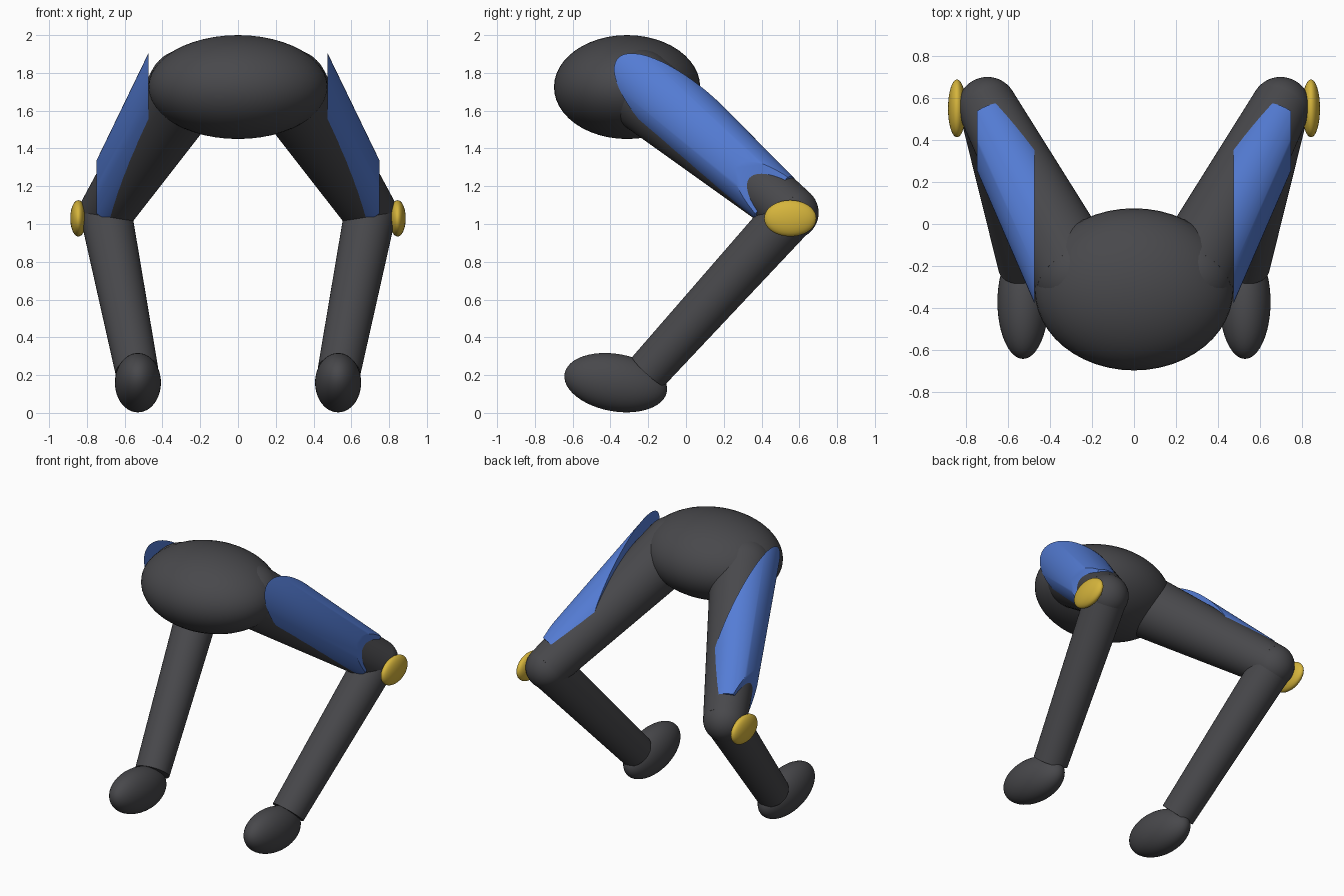
import bpy, bmesh, math
from mathutils import Vector, Matrix

if "Cube" in bpy.data.objects:
    bpy.data.objects.remove(bpy.data.objects["Cube"])


def material(name, rgb):
    m = bpy.data.materials.new(name)
    m.diffuse_color = (*rgb, 1)
    m.use_nodes = True
    m.node_tree.nodes["Principled BSDF"].inputs["Base Color"].default_value = m.diffuse_color
    return m


DARK = material("charcoal", (0.065, 0.065, 0.071))
BLUE = material("blue", (0.09, 0.205, 0.67))
YELLOW = material("yellow", (0.67, 0.46, 0.045))


def add_ellipsoid(bm, center, radii, tilt=0.0):
    mat = (Matrix.Translation(center) @ Matrix.Rotation(tilt, 4, 'X')
           @ Matrix.Diagonal((*radii, 1)))
    bmesh.ops.create_uvsphere(bm, u_segments=48, v_segments=24, radius=1, matrix=mat)


def add_cone(bm, a, b, ra, rb):
    axis = b - a
    mat = Matrix.Translation((a + b) / 2) @ axis.to_track_quat('Z', 'Y').to_matrix().to_4x4()
    bmesh.ops.create_cone(bm, cap_ends=True, segments=64, radius1=ra, radius2=rb,
                          depth=axis.length, matrix=mat)


def finish(bm, name, mat, mirrored=True):
    me = bpy.data.meshes.new(name)
    bmesh.ops.recalc_face_normals(bm, faces=bm.faces)
    bm.to_mesh(me)
    bm.free()
    me.materials.append(mat)
    ob = bpy.data.objects.new(name, me)
    bpy.context.collection.objects.link(ob)
    bpy.ops.object.select_all(action='DESELECT')
    ob.select_set(True)
    bpy.context.view_layer.objects.active = ob
    bpy.ops.object.shade_smooth_by_angle(angle=math.radians(35))
    if mirrored:
        mod = ob.modifiers.new("mirror", 'MIRROR')
        mod.use_mirror_merge = False
    return ob


# Joint centres of one leg
hip = Vector((0.27, -0.25, 1.72))
knee = Vector((0.70, 0.56, 1.06))
ankle = Vector((0.535, -0.20, 0.22))
HIP_R, KNEE_R = 0.208, 0.142

# Body
bm = bmesh.new()
add_ellipsoid(bm, (0, -0.312, 1.725), (0.475, 0.387, 0.275))
finish(bm, "body", DARK, mirrored=False)

# Thighs, tapering from a round hip
bm = bmesh.new()
add_cone(bm, hip, knee, HIP_R, KNEE_R)
add_ellipsoid(bm, hip, (HIP_R,) * 3)
finish(bm, "thigh", DARK)

# Knees
bm = bmesh.new()
add_ellipsoid(bm, knee, (KNEE_R,) * 3)
finish(bm, "knee", DARK)

# Shins
bm = bmesh.new()
add_cone(bm, ankle, knee, 0.114, 0.137)
finish(bm, "shin", DARK)

# Feet, toes raised a little
bm = bmesh.new()
add_ellipsoid(bm, (0.53, -0.372, 0.16), (0.122, 0.275, 0.152), math.radians(-10))
finish(bm, "foot", DARK)

# Knee caps on the outside of the joint
bm = bmesh.new()
add_ellipsoid(bm, (0.845, 0.552, 1.03), (0.043, 0.138, 0.096))
finish(bm, "knee_cap", YELLOW)

# Thigh plates: a cone shifted up and outward, cut by two upright planes
d = (knee - hip).normalized()
out = d.cross(Vector((0, 0, 1))).normalized()
if out.x < 0:
    out = -out
up = out.cross(d)
if up.z < 0:
    up = -up
top = hip + 0.03 * out + 0.055 * up
low = knee + 0.025 * out + 0.005 * up


def plate_at(t):
    return top.lerp(low, t), HIP_R + (KNEE_R - HIP_R) * t


(a, ra), (b, rb) = plate_at(-0.2), plate_at(0.9)
bm = bmesh.new()
add_cone(bm, a, b, ra, rb)
for x, side in ((0.475, -1), (0.75, 1)):
    geom = bm.verts[:] + bm.edges[:] + bm.faces[:]
    cut = bmesh.ops.bisect_plane(bm, geom=geom, plane_co=(x, 0, 0),
                                 plane_no=(side, 0, 0), clear_outer=True)
    edges = [e for e in cut["geom_cut"] if isinstance(e, bmesh.types.BMEdge)]
    bmesh.ops.contextual_create(bm, geom=edges)
finish(bm, "thigh_plate", BLUE)
